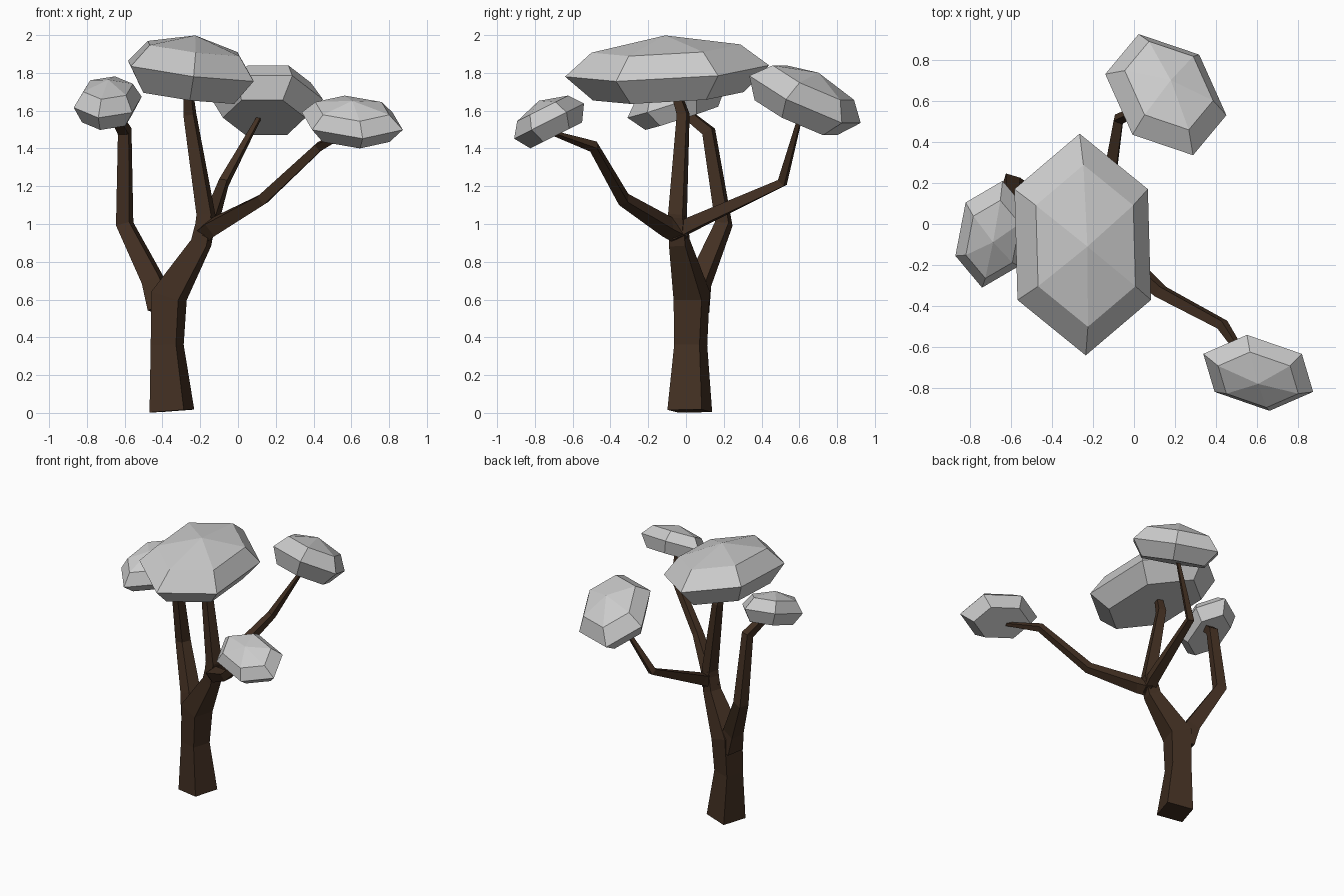
import bpy, bmesh
from math import radians, cos, sin, sqrt
from mathutils import Vector

if "Cube" in bpy.data.objects:
    bpy.data.objects.remove(bpy.data.objects["Cube"])

bark = bpy.data.materials.new("bark")
bark.diffuse_color = (0.055, 0.029, 0.016, 1)
bark.use_nodes = True
bark.node_tree.nodes["Principled BSDF"].inputs["Base Color"].default_value = bark.diffuse_color


def finish(bm, name, mat=None):
    bmesh.ops.recalc_face_normals(bm, faces=bm.faces)
    me = bpy.data.meshes.new(name)
    bm.to_mesh(me)
    bm.free()
    ob = bpy.data.objects.new(name, me)
    bpy.context.collection.objects.link(ob)
    if mat:
        me.materials.append(mat)
    return ob


def bridge(bm, a, b):
    n = len(a)
    for i in range(n):
        j = (i + 1) % n
        bm.faces.new((a[i], a[j], b[j], b[i]))


def limb(name, nodes):
    """Four-sided tapering limb; each node is (x, y, z, side width)."""
    bm = bmesh.new()
    pts = [Vector(n[:3]) for n in nodes]
    rings = []
    for i, p in enumerate(pts):
        t = Vector()
        if i > 0:
            t += (p - pts[i - 1]).normalized()
        if i < len(pts) - 1:
            t += (pts[i + 1] - p).normalized()
        q = Vector((0, 0, 1)).rotation_difference(t)
        r = nodes[i][3] / sqrt(2)
        ring = []
        for k in range(4):
            a = radians(45 - 17 + 90 * k)
            ring.append(bm.verts.new(p + q @ Vector((r * cos(a), r * sin(a), 0))))
        rings.append(ring)
    for a, b in zip(rings, rings[1:]):
        bridge(bm, a, b)
    bm.faces.new(rings[0])
    bm.faces.new(rings[-1])
    return finish(bm, name, bark)


def canopy(name, c, u, v, top, apex, bottom):
    """Tilted six-sided leaf cushion: flat base, wide girdle, faceted crown."""
    c, u, v = Vector(c), Vector(u), Vector(v)
    n = u.cross(v).normalized()
    if n.z < 0:
        n = -n
    hexagon = [v, u + v / 2, u - v / 2, -v, -u - v / 2, -u + v / 2]
    bm = bmesh.new()
    rings = [[bm.verts.new(c + p * s + n * h) for p in hexagon]
             for s, h in ((0.74, -bottom), (1.0, 0.0), (0.73, top))]
    bm.faces.new(rings[0])
    bridge(bm, rings[0], rings[1])
    bridge(bm, rings[1], rings[2])
    tip = bm.verts.new(c + n * apex)
    for i in range(6):
        bm.faces.new((rings[2][i], rings[2][(i + 1) % 6], tip))
    return finish(bm, name)


# Trunk leaning into the main fork
limb("trunk", [(-.35, .02, .01, .19), (-.375, .025, .36, .14), (-.365, .03, .62, .155),
               (-.195, -.035, .90, .09), (-.165, -.045, 1.04, .08)])
# Branches
limb("left_branch", [(-.40, .045, .56, .13), (-.45, .075, .70, .10), (-.60, .20, 1.0, .075),
                     (-.60, .12, 1.49, .06), (-.645, .02, 1.57, .05)])
limb("centre_branch", [(-.18, -.045, .94, .085), (-.17, -.045, 1.05, .08),
                       (-.255, -.015, 1.58, .055), (-.265, -.06, 1.72, .04)])
limb("back_branch", [(-.18, -.07, .95, .075), (-.15, .03, 1.0, .07),
                     (-.075, .51, 1.22, .045), (.115, .605, 1.57, .02)])
limb("front_branch", [(-.19, -.02, .94, .08), (-.13, -.10, .985, .08),
                      (.13, -.33, 1.13, .055), (.43, -.49, 1.41, .045), (.57, -.70, 1.48, .02)])
# Leaf canopies
canopy("main_canopy", (-.25, -.10, 1.81), (.325, 0, -.04), (-.015, .54, .03), .12, .19, .135)
canopy("back_canopy", (.155, .63, 1.66), (.015, .245, -.125), (.295, -.10, 0), .10, .16, .11)
canopy("front_canopy", (.605, -.725, 1.545), (.24, 0, 0), (.055, -.185, -.093), .075, .12, .085)
canopy("left_canopy", (-.69, -.05, 1.645), (.155, -.025, -.013), (.05, .26, .083), .08, .125, .09)
